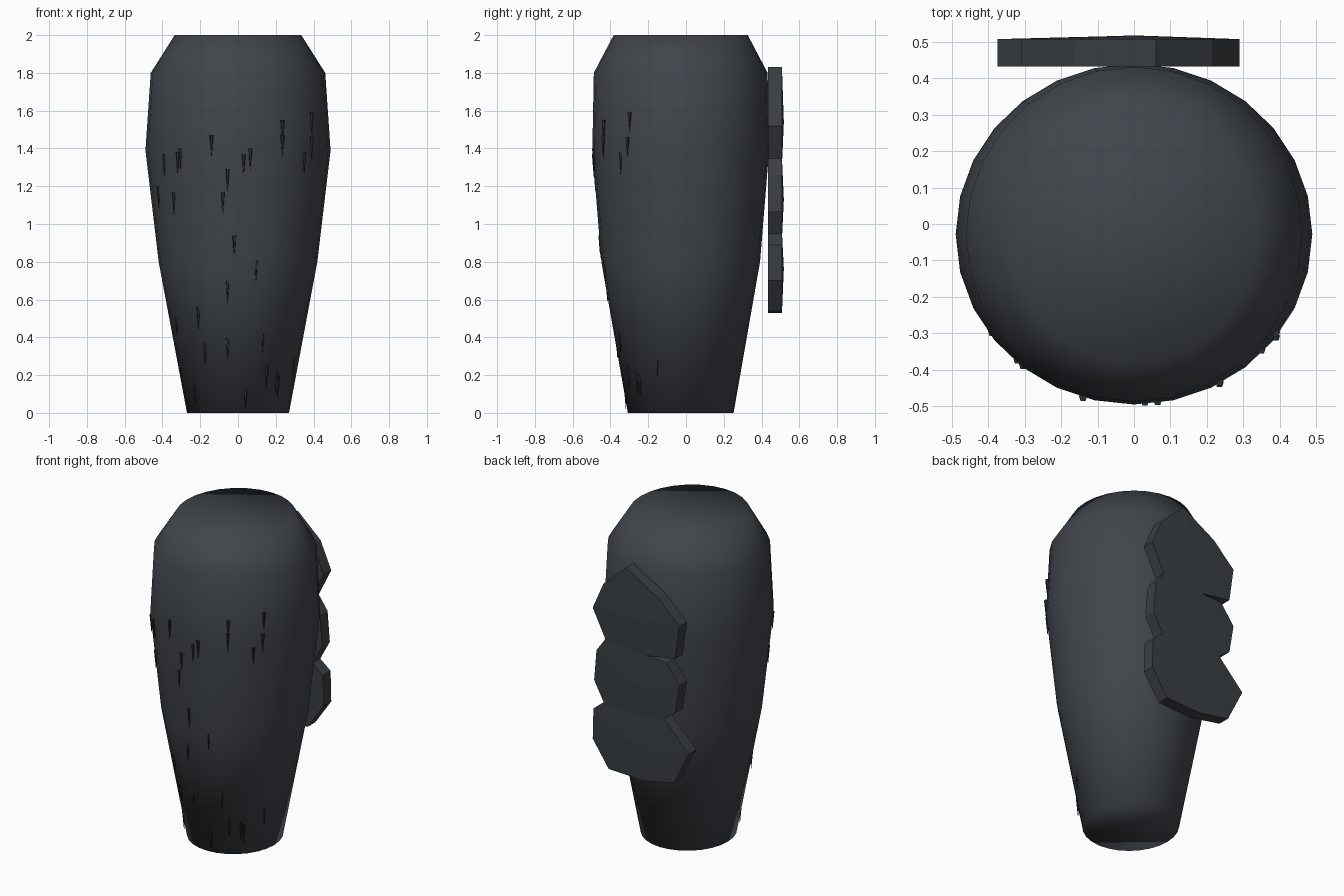
import bpy, bmesh, math
from mathutils import Vector, Matrix

if "Cube" in bpy.data.objects:
    bpy.data.objects.remove(bpy.data.objects["Cube"])


def material(name, rgb):
    m = bpy.data.materials.new(name)
    m.diffuse_color = (*rgb, 1)
    m.use_nodes = True
    m.node_tree.nodes["Principled BSDF"].inputs["Base Color"].default_value = m.diffuse_color
    return m


SKIN = material("charcoal_skin", (0.052, 0.060, 0.070))
PLATE = material("dark_slate_plate", (0.042, 0.050, 0.056))
BRISTLE = material("black_bristle", (0.022, 0.025, 0.027))


def finish(name, bm, mat, smooth=False):
    bmesh.ops.recalc_face_normals(bm, faces=bm.faces[:])
    for f in bm.faces:
        f.smooth = smooth
    me = bpy.data.meshes.new(name)
    bm.to_mesh(me)
    bm.free()
    me.materials.append(mat)
    ob = bpy.data.objects.new(name, me)
    bpy.context.collection.objects.link(ob)
    return ob


# Tapered body: elliptical rings (z, x radius, y radius), fully smooth, capped
RINGS = [(0, .27, .28), (.8, .42, .42), (1.39, .49, .468),
         (1.8, .462, .46), (2.0, .335, .355)]
CY, SIDES = -.028, 28

bm = bmesh.new()
loops = []
for z, rx, ry in RINGS:
    loops.append([bm.verts.new((rx * math.cos(2 * math.pi * i / SIDES),
                                CY + ry * math.sin(2 * math.pi * i / SIDES), z))
                  for i in range(SIDES)])
for lo, hi in zip(loops, loops[1:]):
    for i in range(SIDES):
        j = (i + 1) % SIDES
        bm.faces.new((lo[i], lo[j], hi[j], hi[i]))
bm.faces.new(loops[0][::-1])
bm.faces.new(loops[-1])
finish("body", bm, SKIN, smooth=True)


# Back plates: irregular outlines (x, z), extruded, with slightly raised centre
def back_plate(name, outline):
    bm = bmesh.new()
    inner = [bm.verts.new((x, .433, z)) for x, z in outline]
    outer = [bm.verts.new((x, .508, z)) for x, z in outline]
    n = len(outline)
    cx = sum(p[0] for p in outline) / n
    cz = sum(p[1] for p in outline) / n
    peak = bm.verts.new((cx, .518, cz))
    bm.faces.new(inner)
    for i in range(n):
        j = (i + 1) % n
        bm.faces.new((inner[i], inner[j], outer[j], outer[i]))
        bm.faces.new((outer[i], outer[j], peak))
    finish(name, bm, PLATE)


back_plate("upper_back_plate", [(.29, 1.52), (.215, 1.69), (.06, 1.83), (-.165, 1.70),
                                (-.31, 1.56), (-.28, 1.35), (-.03, 1.31), (.2, 1.34)])
back_plate("middle_back_plate", [(.28, 1.07), (.264, 1.26), (.2, 1.35), (-.03, 1.32),
                                 (-.22, 1.31), (-.31, 1.19), (-.28, 1.01),
                                 (-.17, .93), (0, .92), (.21, .94)])
back_plate("lower_back_plate", [(.29, .70), (.285, .89), (.21, .95), (0, .94),
                                (-.2, .96), (-.375, .78), (-.27, .57),
                                (-.06, .53), (.18, .54)])


# Bristles: thin downward cones on the front surface, given by (x, top z)
def front_y(x, z):
    for (z0, a0, b0), (z1, a1, b1) in zip(RINGS, RINGS[1:]):
        if z0 <= z <= z1:
            t = (z - z0) / (z1 - z0)
            rx, ry = a0 + (a1 - a0) * t, b0 + (b1 - b0) * t
            return CY - ry * math.sqrt(max(0, 1 - (x / rx) ** 2))


BRISTLES = [(-.39, 1.37), (-.32, 1.38), (-.305, 1.40), (-.14, 1.47), (-.42, 1.20),
            (-.34, 1.17), (-.055, 1.29), (-.08, 1.17), (.03, 1.37), (.065, 1.40),
            (.235, 1.55), (.235, 1.47), (.39, 1.59), (.39, 1.46), (.35, 1.38),
            (-.02, .94), (.095, .81), (-.055, .70), (-.055, .40), (-.21, .56),
            (-.325, .53), (-.175, .37), (.13, .43), (.29, .30), (.15, .25),
            (.2, .22), (.21, .20), (-.225, .15), (.04, .14)]
LENGTH = .12
bm = bmesh.new()
for x, top in BRISTLES:
    mid = top - LENGTH / 2
    pos = Vector((x, front_y(x, mid), mid))
    bmesh.ops.create_cone(bm, cap_ends=True, segments=5, radius1=0, radius2=.012,
                          depth=LENGTH, matrix=Matrix.Translation(pos))
bmesh.ops.remove_doubles(bm, verts=bm.verts[:], dist=.0001)
finish("front_bristles", bm, BRISTLE)
